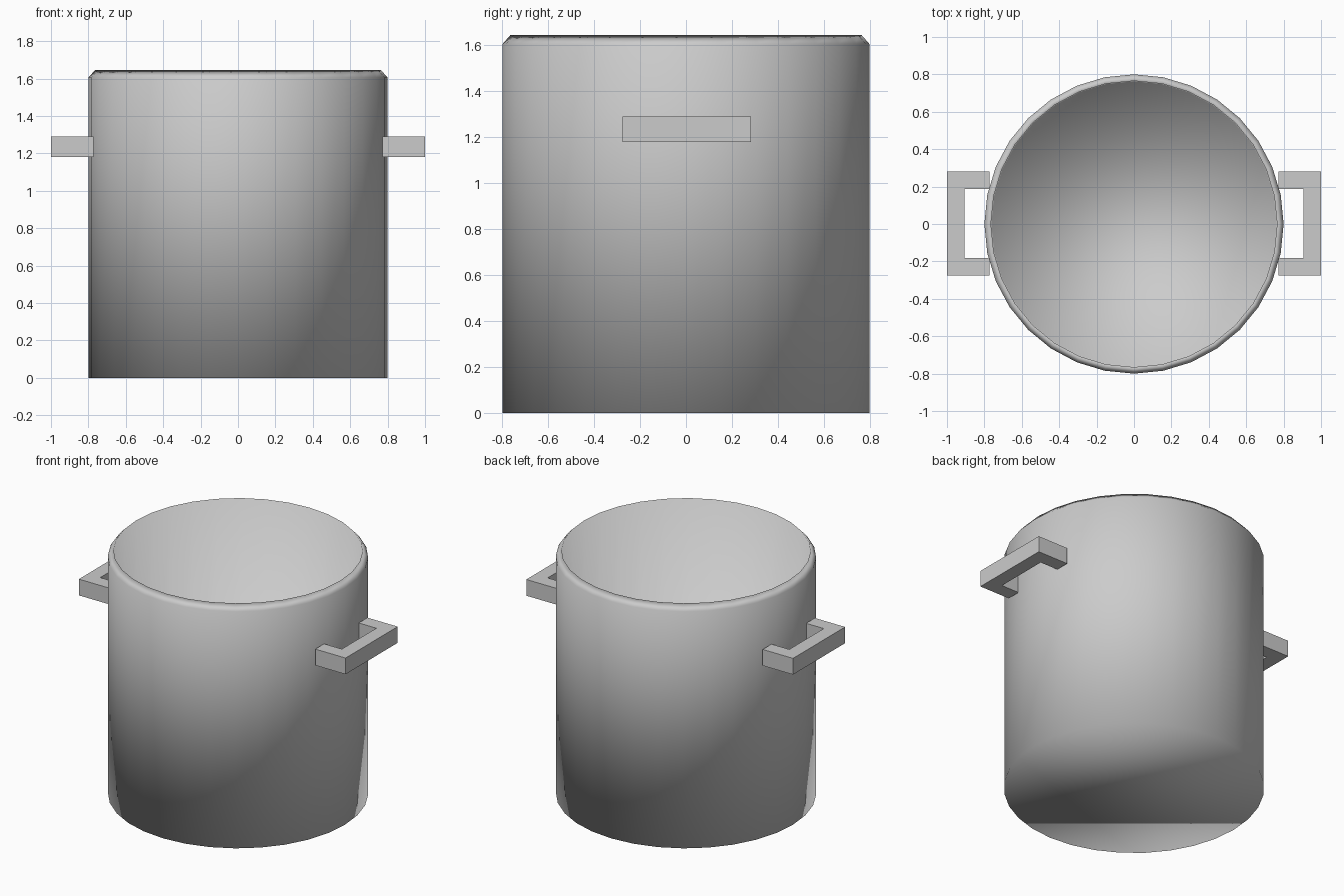
import bpy, bmesh
from math import cos, sin, tau

if "Cube" in bpy.data.objects:
    bpy.data.objects.remove(bpy.data.objects["Cube"])

SIDES = 32


def make_object(name, bm, smooth):
    bmesh.ops.recalc_face_normals(bm, faces=bm.faces)
    for f in bm.faces:
        f.smooth = smooth
    mesh = bpy.data.meshes.new(name)
    bm.to_mesh(mesh)
    bm.free()
    obj = bpy.data.objects.new(name, mesh)
    bpy.context.collection.objects.link(obj)
    return obj


# Pot body: outer wall, chamfered rim, inner wall and floor
bm = bmesh.new()
profile = [(0.80, 0.0), (0.80, 1.605), (0.765, 1.645), (0.762, 0.04)]
rings = [[bm.verts.new((r * cos(tau * i / SIDES), r * sin(tau * i / SIDES), z))
          for i in range(SIDES)] for r, z in profile]
for low, high in zip(rings, rings[1:]):
    for i in range(SIDES):
        j = (i + 1) % SIDES
        bm.faces.new((low[i], low[j], high[j], high[i]))
bm.faces.new(rings[0])
bm.faces.new(rings[-1])
make_object("pot_body", bm, True)


# Handles: square C-shaped brackets, mirrored left and right
def make_handle(name, side):
    outline = [(0.773, -0.276), (1.0, -0.276), (1.0, 0.282), (0.773, 0.282),
               (0.773, 0.188), (0.906, 0.188), (0.906, -0.182), (0.773, -0.182)]
    bm = bmesh.new()
    low = [bm.verts.new((side * x, y, 1.18)) for x, y in outline]
    high = [bm.verts.new((side * x, y, 1.29)) for x, y in outline]
    n = len(outline)
    # Top and bottom split into three bars
    for ring in (low, high):
        for ids in ((0, 1, 6, 7), (1, 2, 5, 6), (2, 3, 4, 5)):
            bm.faces.new([ring[k] for k in ids])
    for i in range(n):
        j = (i + 1) % n
        bm.faces.new((low[i], low[j], high[j], high[i]))
    make_object(name, bm, False)


make_handle("right_handle", 1)
make_handle("left_handle", -1)
